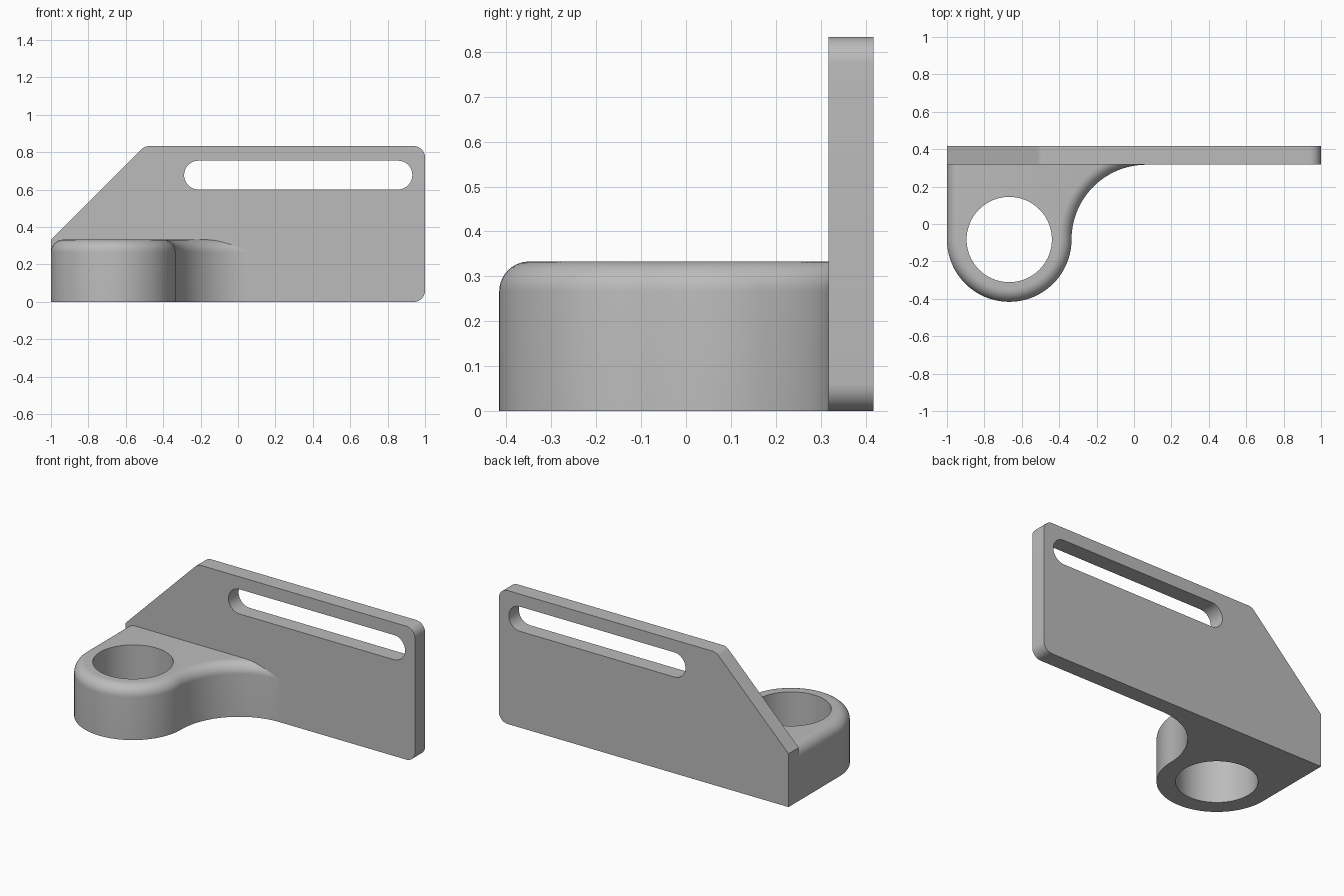
import bpy, bmesh, math
from mathutils import Vector

if "Cube" in bpy.data.objects:
    bpy.data.objects.remove(bpy.data.objects["Cube"], do_unlink=True)

grey = bpy.data.materials.new("grey")
grey.use_nodes = True
GREY = (0.5, 0.5, 0.5, 1)
grey.diffuse_color = GREY
grey.node_tree.nodes["Principled BSDF"].inputs["Base Color"].default_value = GREY

FRONT, BACK = 0.317, 0.417      # plate faces in y
BOSS_X, BOSS_Y = -0.667, -0.083
BOSS_R, HOLE_R, SWEEP_R = 0.333, 0.228, 0.4
BOSS_H, FILLET = 0.333, 0.067


def arc(cx, cy, r, a0, a1, n):
    """Points along an arc, angles in radians."""
    return [(cx + r * math.cos(a0 + (a1 - a0) * i / n),
             cy + r * math.sin(a0 + (a1 - a0) * i / n)) for i in range(n + 1)]


def loft(name, rings):
    """Closed solid through a stack of rings with equal point counts."""
    bm = bmesh.new()
    loops = [[bm.verts.new(p) for p in ring] for ring in rings]
    bm.faces.new(loops[0])
    bm.faces.new(loops[-1])
    n = len(loops[0])
    for a, b in zip(loops, loops[1:]):
        for i in range(n):
            j = (i + 1) % n
            bm.faces.new((a[i], a[j], b[j], b[i]))
    bmesh.ops.recalc_face_normals(bm, faces=bm.faces)
    mesh = bpy.data.meshes.new(name)
    bm.to_mesh(mesh)
    bm.free()
    mesh.materials.append(grey)
    obj = bpy.data.objects.new(name, mesh)
    bpy.context.collection.objects.link(obj)
    return obj


def rounded(corners, n=10):
    """Polygon from (x, z, radius) corners, rounding those with a radius."""
    pts = []
    for i, (x, z, r) in enumerate(corners):
        p = Vector((x, z))
        if r == 0:
            pts.append((x, z))
            continue
        u = (Vector(corners[i - 1][:2]) - p).normalized()
        v = (Vector(corners[(i + 1) % len(corners)][:2]) - p).normalized()
        half = u.angle(v) / 2
        c = p + (u + v).normalized() * (r / math.sin(half))
        start = p + u * (r / math.tan(half)) - c
        end = p + v * (r / math.tan(half)) - c
        a0 = math.atan2(start.y, start.x)
        turn = math.remainder(math.atan2(end.y, end.x) - a0, 2 * math.pi)
        pts += arc(c.x, c.y, r, a0, a0 + turn, n)
    return pts


def upright(name, outline, y0, y1):
    return loft(name, [[(x, y, z) for x, z in outline] for y in (y0, y1)])


def finish(obj, cutter):
    """Cut the opening, then shade smooth with sharp edges kept."""
    cutter.hide_render = True
    cutter.hide_set(True)
    mod = obj.modifiers.new("opening", 'BOOLEAN')
    mod.operation, mod.solver, mod.object = 'DIFFERENCE', 'EXACT', cutter
    bpy.ops.object.select_all(action='DESELECT')
    obj.select_set(True)
    bpy.context.view_layer.objects.active = obj
    bpy.ops.object.modifier_apply(modifier=mod.name)
    bpy.data.objects.remove(cutter, do_unlink=True)
    bpy.ops.object.shade_smooth_by_angle(angle=math.radians(30))


# Upright mounting plate with a sloped end and a long slot
plate = upright("mounting_plate", rounded([
    (-1, 0, 0), (1, 0, 0.06), (1, 0.833, 0.06), (-0.5, 0.833, 0.06), (-1, 0.333, 0)]),
    FRONT, BACK)
SLOT_R, SLOT_Z = 0.077, 0.678
slot = upright("slot_cutter",
               arc(0.855, SLOT_Z, SLOT_R, -math.pi / 2, math.pi / 2, 24)
               + arc(-0.211, SLOT_Z, SLOT_R, math.pi / 2, 1.5 * math.pi, 24),
               FRONT - 0.1, BACK + 0.1)
finish(plate, slot)


# Ring boss, blended into the plate by a concave sweep, with a rounded top edge
def boss_ring(inset, z):
    r = SWEEP_R + inset
    stop = math.pi - math.asin(min(1, (FRONT - BOSS_Y) / r))
    pts = [(BOSS_X - BOSS_R + inset, FRONT)]
    pts += arc(BOSS_X, BOSS_Y, BOSS_R - inset, math.pi, 2 * math.pi, 64)
    pts += arc(BOSS_X + BOSS_R + SWEEP_R, BOSS_Y, r, math.pi, stop, 32)[1:]
    return [(x, y, z) for x, y in pts]


rings = [boss_ring(0, 0)]
for k in range(11):
    t = math.pi / 2 * k / 10
    rings.append(boss_ring(FILLET * (1 - math.cos(t)),
                           BOSS_H - FILLET * (1 - math.sin(t))))
boss = loft("ring_boss", rings)
circle = arc(BOSS_X, BOSS_Y, HOLE_R, 0, 2 * math.pi, 72)[:-1]
bore = loft("bore_cutter", [[(x, y, z) for x, y in circle] for z in (-0.1, 0.5)])
finish(boss, bore)
